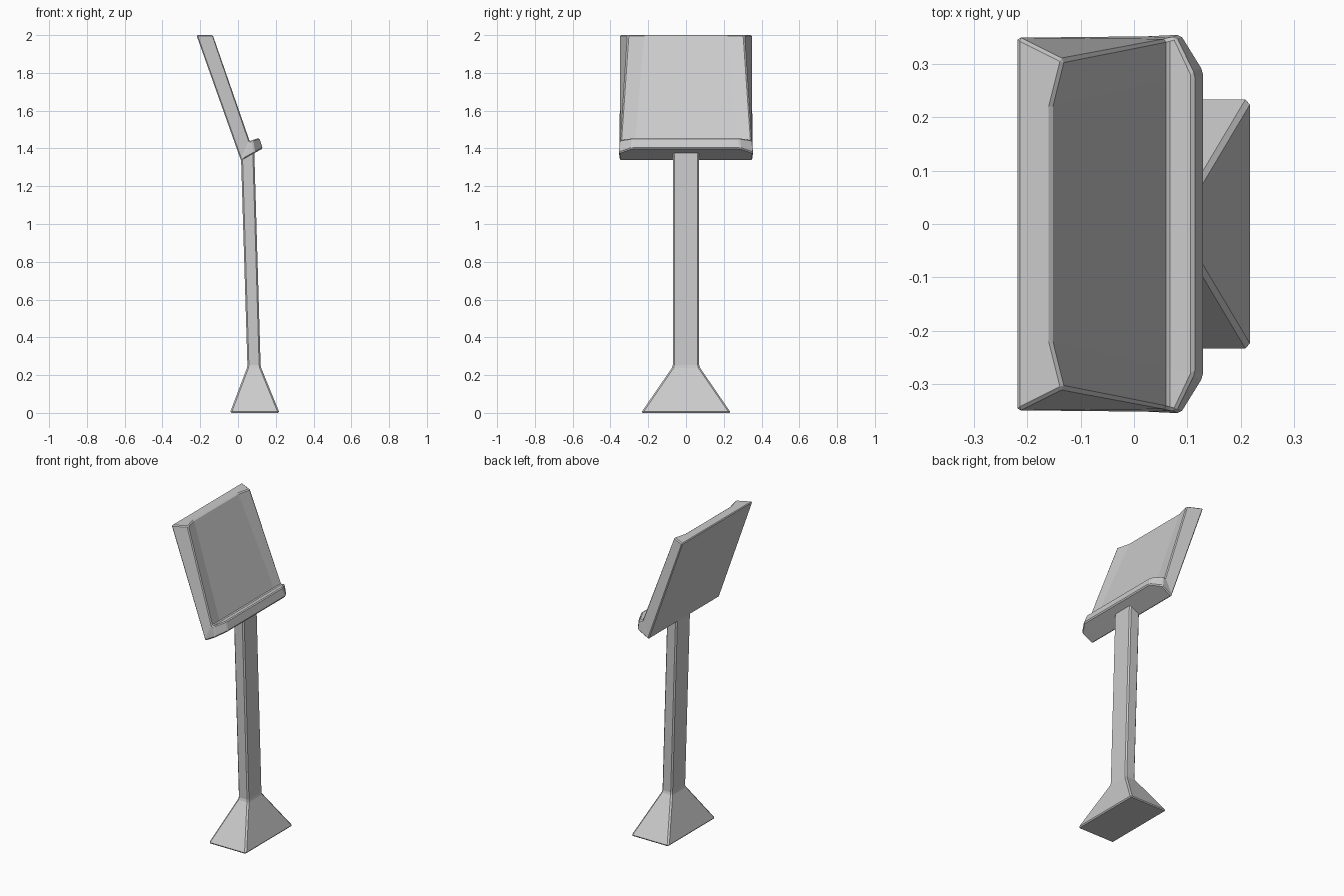
import bpy, bmesh

if "Cube" in bpy.data.objects:
    bpy.data.objects.remove(bpy.data.objects["Cube"])


def loft(name, rings, caps, bevel):
    """Skin a stack of equal-length closed rings; caps index into each end ring."""
    bm = bmesh.new()
    rows = [[bm.verts.new(p) for p in ring] for ring in rings]
    n = len(rows[0])
    for a, b in zip(rows, rows[1:]):
        for i in range(n):
            j = (i + 1) % n
            bm.faces.new((a[i], a[j], b[j], b[i]))
    for row in (rows[0], rows[-1]):
        for cap in caps:
            bm.faces.new([row[i] for i in cap])
    bmesh.ops.recalc_face_normals(bm, faces=bm.faces)
    mesh = bpy.data.meshes.new(name)
    bm.to_mesh(mesh)
    bm.free()
    obj = bpy.data.objects.new(name, mesh)
    bpy.context.collection.objects.link(obj)
    mod = obj.modifiers.new("edge_bevel", 'BEVEL')
    mod.width = bevel
    mod.segments = 1
    mod.limit_method = 'ANGLE'
    mod.angle_limit = 0.35
    return obj


def rect(x0, x1, hy, z0, z1):
    return [(x0, -hy, z0), (x1, -hy, z1), (x1, hy, z1), (x0, hy, z0)]


# Flared foot and leaning post
loft("stand", [
    rect(-0.043, 0.22, 0.238, 0.0, 0.0),
    rect(0.05, 0.12, 0.07, 0.245, 0.245),
    rect(0.016, 0.086, 0.07, 1.352, 1.392),
], [(0, 1, 2, 3)], 0.008)

# Tilted board with lower ledge: profile runs back top, front top,
# crease, ledge top, ledge front, back bottom
outer = [(-0.22, 0.352, 2.0), (-0.132, 0.308, 2.0), (0.062, 0.347, 1.438),
         (0.078, 0.352, 1.445), (0.088, 0.355, 1.376), (0.016, 0.352, 1.335)]
inner = [(-0.22, 0.22, 2.0), (-0.154, 0.22, 2.0), (0.062, 0.27, 1.438),
         (0.112, 0.28, 1.456), (0.131, 0.288, 1.4), (0.016, 0.28, 1.335)]


def flip(ring):
    return [(x, -y, z) for x, y, z in ring]


loft("board", [outer, inner, flip(inner), flip(outer)],
     [(0, 1, 2, 5), (2, 3, 4, 5)], 0.006)
